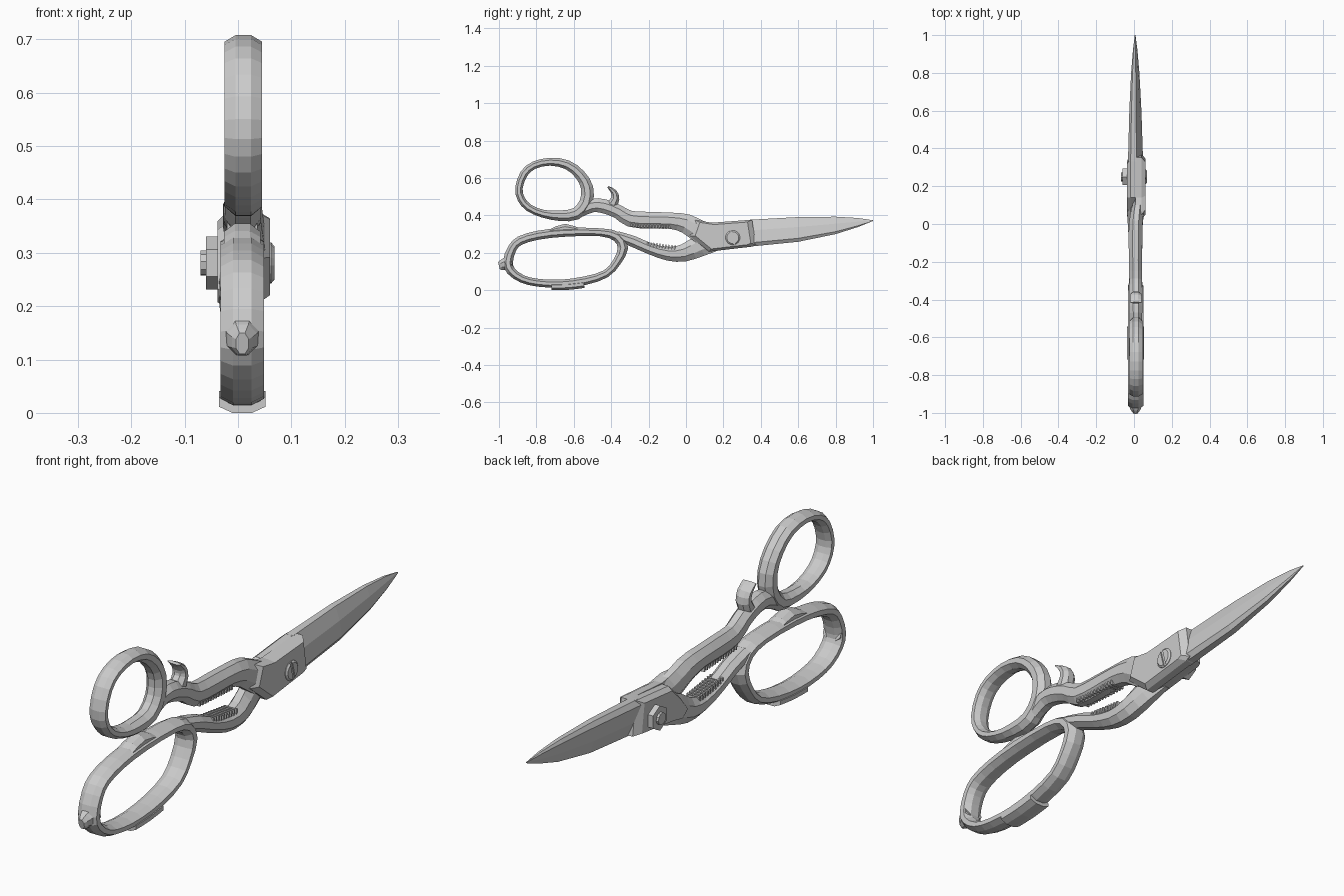
import bpy, bmesh
from math import sin, cos, pi, radians
from mathutils import Vector

if "Cube" in bpy.data.objects:
    bpy.data.objects.remove(bpy.data.objects["Cube"])

MID = 0.008                 # plane where the two halves meet
PIVOT = (0.25, 0.281)       # y, z of the screw


def loft(name, rings, closed=False):
    """Skin a list of equal-sized point rings; cap the ends if open."""
    bm = bmesh.new()
    vs = [[bm.verts.new(p) for p in r] for r in rings]
    n = len(rings[0])
    for i in range(len(vs) if closed else len(vs) - 1):
        a, b = vs[i], vs[(i + 1) % len(vs)]
        for j in range(n):
            k = (j + 1) % n
            bm.faces.new((a[j], a[k], b[k], b[j]))
    if not closed:
        bm.faces.new(vs[0])
        bm.faces.new(vs[-1])
    bmesh.ops.recalc_face_normals(bm, faces=bm.faces)
    me = bpy.data.meshes.new(name)
    bm.to_mesh(me)
    bm.free()
    ob = bpy.data.objects.new(name, me)
    bpy.context.collection.objects.link(ob)
    return ob


def smooth_path(pts, closed):
    """Catmull-Rom: one extra point between each pair."""
    n, out = len(pts), []
    get = lambda i: Vector(pts[i % n] if closed else pts[max(0, min(n - 1, i))])
    for i in range(n if closed else n - 1):
        out += [get(i), (9 * (get(i) + get(i + 1)) - get(i - 1) - get(i + 2)) / 16]
    return out if closed else out + [get(n - 1)]


def sweep(name, pts, closed=False):
    """Octagonal bar along points (y, z, half width, x centre, half depth)."""
    path = smooth_path(pts, closed)
    n, rings = len(path), []
    for i, p in enumerate(path):
        a = path[(i - 1) % n] if closed else path[max(i - 1, 0)]
        b = path[(i + 1) % n] if closed else path[min(i + 1, n - 1)]
        t = Vector((b[0] - a[0], b[1] - a[1])).normalized()
        ring = []
        for k in range(8):
            ang = pi / 8 + k * pi / 4
            u, v = p[2] * cos(ang) / cos(pi / 8), p[4] * sin(ang) / cos(pi / 8)
            ring.append((p[3] + v, p[0] - t.y * u, p[1] + t.x * u))
        rings.append(ring)
    return loft(name, rings, closed)


def bar(name, pts, xc, hx, closed=False):
    return sweep(name, [p + (xc, hx) for p in pts], closed)


def disc(name, profile, sides):
    """Stack of (x, radius) rings around the pivot axis."""
    return loft(name, [[(x, PIVOT[0] + r * cos(2 * pi * k / sides + pi / 6),
                         PIVOT[1] + r * sin(2 * pi * k / sides + pi / 6))
                        for k in range(sides)] for x, r in profile])


# Finger rings
bar("upper_thumb_ring", [
    (-.893, .548, .020), (-.866, .623, .021), (-.813, .668, .020), (-.727, .687, .021),
    (-.636, .671, .025), (-.567, .618, .028), (-.529, .548, .033), (-.535, .468, .035),
    (-.588, .409, .033), (-.674, .398, .028), (-.765, .409, .021), (-.840, .441, .020),
    (-.882, .489, .020)], .010, .035, True)
bar("lower_finger_ring", [
    (-.952, .152, .027), (-.930, .222, .024), (-.888, .265, .024), (-.791, .294, .024),
    (-.647, .310, .024), (-.460, .310, .021), (-.369, .286, .027), (-.337, .227, .028),
    (-.369, .152, .022), (-.428, .088, .021), (-.540, .051, .023), (-.674, .035, .021),
    (-.791, .040, .021), (-.877, .061, .021), (-.936, .104, .024)], .008, .041, True)

# Shanks, drifting to their own side at the pivot
sweep("upper_shank", [
    (-.567, .420, .030, .010, .030), (-.503, .452, .036, .010, .033),
    (-.438, .449, .038, .010, .034), (-.364, .420, .037, .010, .034),
    (-.299, .382, .043, .009, .034), (-.193, .374, .045, .008, .035),
    (-.086, .372, .043, .008, .036), (0, .356, .052, .010, .036),
    (.075, .313, .060, .020, .032), (.155, .281, .065, .030, .021)])
sweep("lower_shank", [
    (-.369, .291, .025, .008, .037), (-.278, .259, .030, .008, .035),
    (-.193, .222, .030, .008, .035), (-.096, .195, .037, .008, .036),
    (-.010, .200, .047, .006, .038), (.075, .238, .058, -.003, .033),
    (.155, .270, .060, -.014, .021)])

# Ornaments: hook, ring bump, end nub, rest pad
bar("finger_hook", [(-.400, .450, .032), (-.378, .490, .022), (-.386, .525, .016),
                    (-.417, .553, .005)], .010, .029)
bar("ring_bump", [(-.730, .312, .012), (-.647, .329, .026), (-.560, .315, .012)], .008, .034)
sweep("end_nub", [(-.935, .155, .034, .008, .038), (-.975, .137, .031, .008, .028),
                  (-1.0, .130, .020, .008, .012)])
bar("rest_pad", [(-.718, .020, .020), (-.630, .022, .020), (-.545, .032, .020)], .008, .044)

# Grip ridges on the facing edges of the shanks
def ridges(name, start, end, count, tilt):
    for i in range(count):
        p = Vector(start).lerp(Vector(end), i / (count - 1))
        bpy.ops.mesh.primitive_cube_add(size=1, location=(.008, p.x, p.y),
                                        rotation=(radians(tilt), 0, 0))
        ob = bpy.context.object
        ob.name = f"{name}_{i}"
        ob.scale = (.058, .007, .022)

ridges("upper_ridge", (-.290, .348), (-.090, .337), 13, 8)
ridges("lower_ridge", (-.205, .247), (-.060, .228), 10, -10)


# Pivot plates with chamfered outer faces
def plate(name, outline, side, thick):
    c = sum((Vector(p) for p in outline), Vector((0, 0))) / len(outline)
    rings = []
    for x, s in ((0, 1), (.6 * thick, 1), (thick, .84)):
        q = [c + (Vector(p) - c) * s for p in outline]
        rings.append([(MID + side * x, p.x, p.y) for p in q])
    loft(name, rings)

plate("right_pivot_plate", [(.05, .375), (.139, .361), (.353, .377), (.374, .243),
                            (.353, .233), (.123, .206), (.02, .290)], 1, .052)
plate("left_pivot_plate", [(.139, .357), (.345, .377), (.365, .240), (.123, .210),
                           (.06, .195), (.02, .225), (.07, .290)], -1, .046)


# Blades: thick spine, thin cutting edge
STATIONS = [(.33, .232, .376, .040), (.60, .259, .391, .032), (.80, .300, .393, .022),
            (.92, .338, .386, .012), (1.0, .370, .374, .002)]   # y, low, high, thickness

def blade(name, side, spine_low):
    rings = []
    for y, lo, hi, t in STATIONS:
        s, e = (lo, hi) if spine_low else (hi, lo)
        f = lambda x, k: (MID * (1.4 - .4 * y) + side * x - .002, y, s + (e - s) * k)
        rings.append([f(0, 0), f(.65 * t, 0), f(t, .14), f(.7 * t, .6), f(.12 * t, 1), f(0, 1)])
    loft(name, rings)

blade("right_blade", 1, True)
blade("left_blade", -1, False)

# Screw head with slot, hex nut and bolt end
head = disc("screw_head", [(.03, .039), (.062, .039), (.068, .032)], 16)
bpy.ops.mesh.primitive_cube_add(size=1, location=(.070, *PIVOT), rotation=(radians(15), 0, 0))
slot = bpy.context.object
slot.name = "slot_cutter"
slot.scale = (.014, .012, .1)
slot.hide_render = True
slot.hide_set(True)
cut = head.modifiers.new("slot", 'BOOLEAN')
cut.object = slot
cut.operation = 'DIFFERENCE'
disc("hex_nut", [(-.02, .050), (-.060, .050)], 6)
disc("bolt_end", [(-.05, .024), (-.070, .024)], 10)
